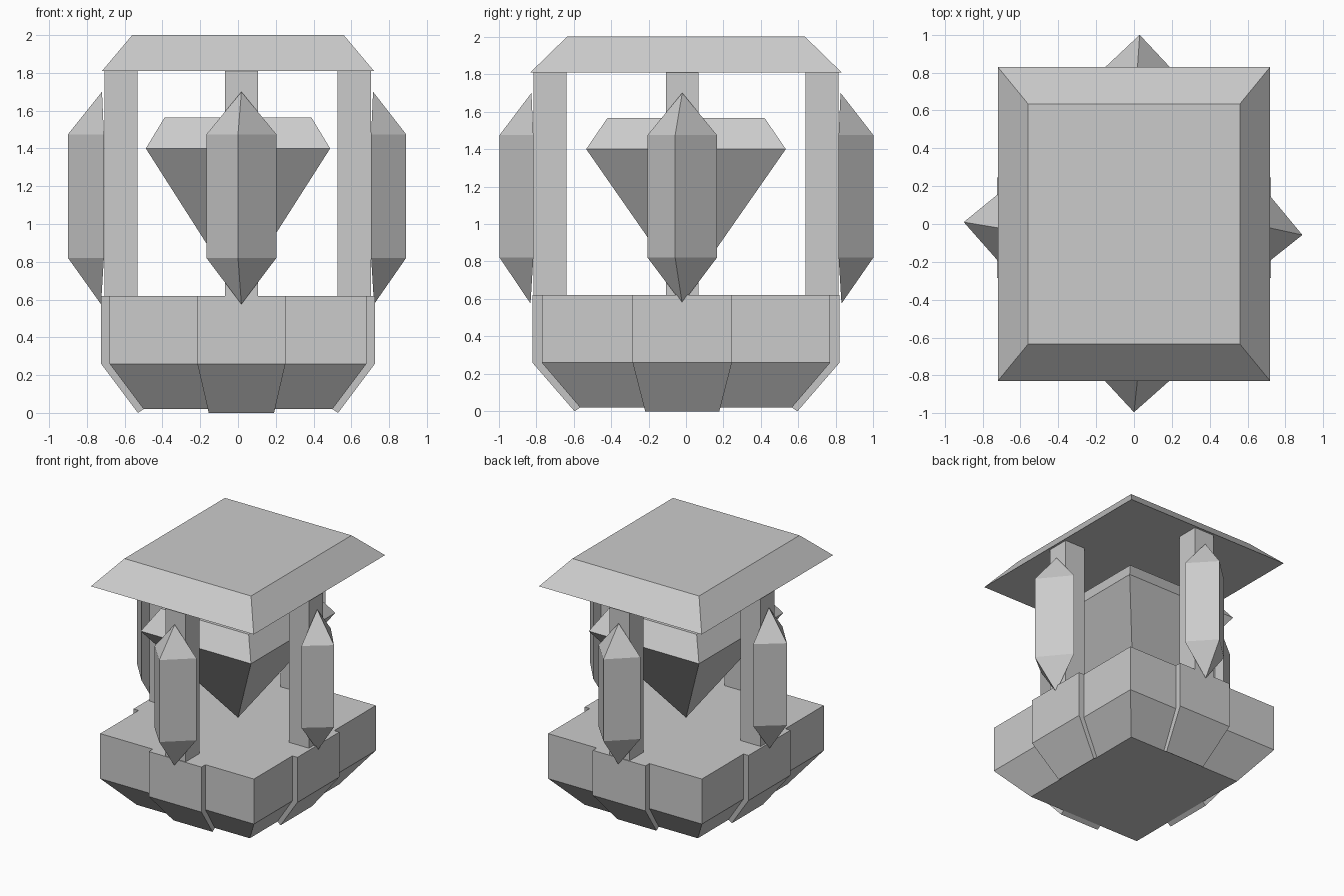
import bpy, bmesh

if "Cube" in bpy.data.objects:
    bpy.data.objects.remove(bpy.data.objects["Cube"])


def loft(name, rings):
    """Closed flat-faced solid through rings; a one-point ring is a tip."""
    bm = bmesh.new()
    loops = [[bm.verts.new(p) for p in ring] for ring in rings]
    for a, b in zip(loops, loops[1:]):
        n = max(len(a), len(b))
        for i in range(n):
            j = (i + 1) % n
            if len(a) == 1:
                bm.faces.new((a[0], b[i], b[j]))
            elif len(b) == 1:
                bm.faces.new((a[i], a[j], b[0]))
            else:
                bm.faces.new((a[i], a[j], b[j], b[i]))
    for loop in (loops[0], loops[-1]):
        if len(loop) > 2:
            bm.faces.new(loop)
    bmesh.ops.recalc_face_normals(bm, faces=bm.faces)
    mesh = bpy.data.meshes.new(name)
    bm.to_mesh(mesh)
    bm.free()
    obj = bpy.data.objects.new(name, mesh)
    bpy.context.collection.objects.link(obj)
    return obj


def rect(x, y, z, cx=0, cy=0):
    return [(cx - x, cy - y, z), (cx + x, cy - y, z),
            (cx + x, cy + y, z), (cx - x, cy + y, z)]


# Base, roof and hanging centre gem
loft("base_core", [rect(.50, .565, .02), rect(.68, .77, .26), rect(.68, .77, .62)])
loft("roof", [rect(.72, .83, 1.81), rect(.56, .635, 2.0)])
loft("centre_gem", [[(0, 0, .635)], rect(.488, .533, 1.40), rect(.388, .42, 1.565)])

# Per side: outward axis, sign, centre along the side, crystal ridge position,
# base plate depths (outer, inner, outer foot, inner foot), crystal back and tip
sides = {
    "front": ("y", -1, .018, 0.0, (.82, .77, .595, .565), .815, .995),
    "back": ("y", 1, .018, .03, (.82, .77, .595, .565), .815, 1.0),
    "left": ("x", -1, -.02, .01, (.725, .68, .53, .50), .71, .90),
    "right": ("x", 1, -.02, -.058, (.725, .68, .53, .50), .705, .89),
}

for side, (axis, s, c, ridge, (do, di, fo, fi), back, tip) in sides.items():
    def P(u, d, z):
        return (u, s * d, z) if axis == "y" else (s * d, u, z)

    # Raised plate wrapped over the side of the base
    w, f = (.233, .173) if axis == "y" else (.265, .198)
    profile = [(w, do, .62), (w, do, .26), (f, fo, 0),
               (f, fi, .02), (w, di, .26), (w, di, .62)]
    loft(side + "_base_plate",
         [[P(c + e * u, d, z) for u, d, z in profile] for e in (-1, 1)])

    # Pillar
    m = back - .09
    loft(side + "_pillar",
         [[P(c + a * .088, m + b * .088, z)
           for a, b in ((-1, -1), (1, -1), (1, 1), (-1, 1))] for z in (.62, 1.81)])

    # Pointed three-sided crystal against the pillar
    def tri(z):
        return [P(c - .185, back, z), P(ridge, tip, z), P(c + .185, back, z)]
    loft(side + "_crystal", [[P(c, back + .015, .575)], tri(.82), tri(1.475),
                             [P(c, back + .01, 1.70)]])
